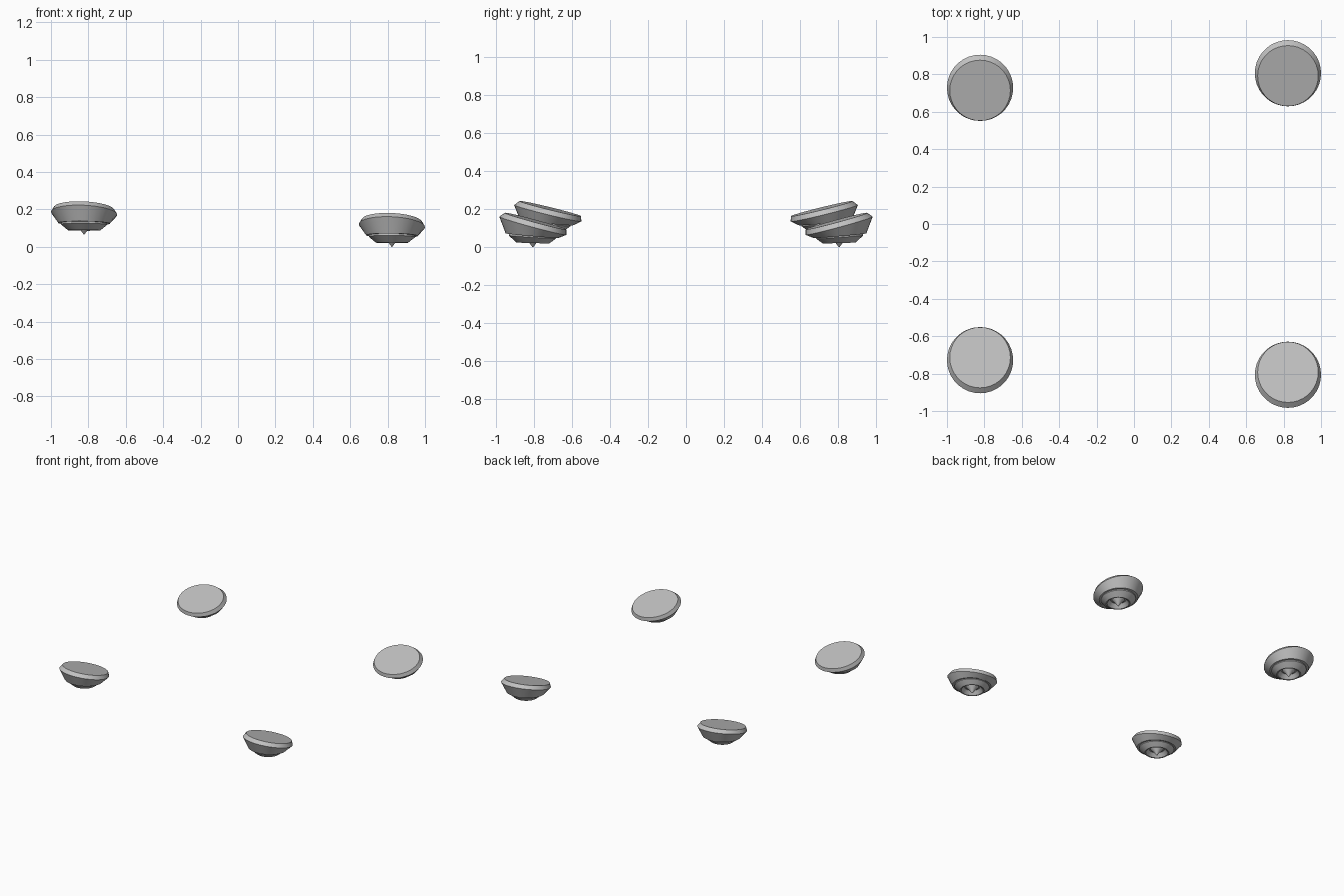
import bpy, bmesh, math

cube = bpy.data.objects.get("Cube")
if cube:
    bpy.data.objects.remove(cube, do_unlink=True)

SIDES = 36
grey = bpy.data.materials.new("light grey metal")
grey.use_nodes = True
colour = (0.53, 0.53, 0.53, 1)
grey.diffuse_color = colour
grey.node_tree.nodes["Principled BSDF"].inputs["Base Color"].default_value = colour

# Housing rings from the top disc down into the nozzle recess:
# radius, centre height, outward shift, share of the lid tilt
HOUSING = [
    (0.162, 0.137, -0.014, 1.0),
    (0.177, 0.113, 0.0, 1.0),
    (0.138, 0.060, 0.005, 0.33),
    (0.122, 0.061, 0.004, 0.3),
    (0.124, 0.053, 0.003, 0.25),
    (0.086, 0.022, 0.0, 0.1),
    (0.078, 0.023, 0.0, 0.1),
    (0.055, 0.052, 0.0, 0.0),
]
# Central spike inside the recess, ending in a point
SPIKE = [(0.046, 0.053, 0.0, 0.0), (0.022, 0.027, 0.0, 0.0), (0.002, 0.0, 0.0, 0.0)]


def ringed_part(name, rings, tilt, outward, location):
    """Join tilted rings into a closed solid; outward is +1 (back) or -1 (front)."""
    bm = bmesh.new()
    loops = []
    for radius, height, shift, share in rings:
        loop = []
        for i in range(SIDES):
            a = math.tau * i / SIDES
            x, y = radius * math.cos(a), radius * math.sin(a)
            z = height + share * (tilt * y * outward - 0.045 * x)
            loop.append(bm.verts.new((x, y + shift * outward, z)))
        loops.append(loop)
    for upper, lower in zip(loops, loops[1:]):
        for i in range(SIDES):
            j = (i + 1) % SIDES
            bm.faces.new((upper[i], lower[i], lower[j], upper[j]))
    bm.faces.new(loops[0])
    bm.faces.new(loops[-1][::-1])
    bmesh.ops.recalc_face_normals(bm, faces=bm.faces)
    mesh = bpy.data.meshes.new(name)
    bm.to_mesh(mesh)
    bm.free()
    mesh.materials.append(grey)
    obj = bpy.data.objects.new(name, mesh)
    obj.location = location
    bpy.context.collection.objects.link(obj)
    bpy.ops.object.select_all(action="DESELECT")
    obj.select_set(True)
    bpy.context.view_layer.objects.active = obj
    bpy.ops.object.shade_smooth_by_angle(angle=math.radians(25))


# Four pods: the right pair sits higher and closer together than the left pair
for side, x, y, z, tilt in (("left", 0.823, 0.806, 0.0, 0.27),
                            ("right", -0.823, 0.728, 0.066, 0.245)):
    for end, outward in (("front", -1), ("back", 1)):
        place = (x, y * outward, z)
        ringed_part(f"{end}_{side}_thruster_housing", HOUSING, tilt, outward, place)
        ringed_part(f"{end}_{side}_thruster_spike", SPIKE, tilt, outward, place)
